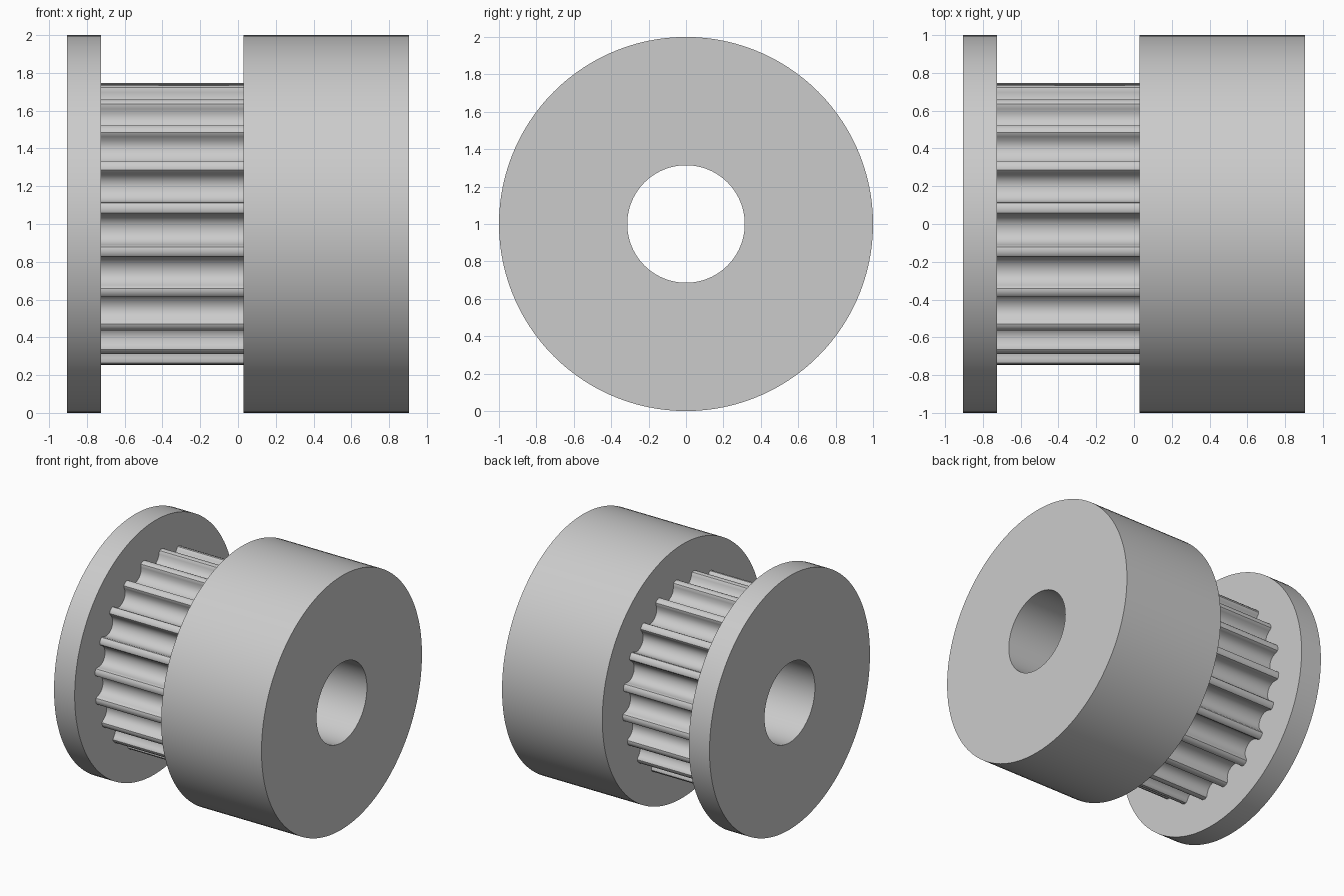
import bpy
import bmesh
import math

cube = bpy.data.objects.get("Cube")
if cube:
    bpy.data.objects.remove(cube, do_unlink=True)

BORE = 0.314
TEETH = 20
CREST = 0.75

grey = bpy.data.materials.new("plain grey")
grey.use_nodes = True
grey.diffuse_color = (0.6, 0.6, 0.6, 1)
grey.node_tree.nodes["Principled BSDF"].inputs["Base Color"].default_value = (0.6, 0.6, 0.6, 1)


def circle(radius, count=120):
    """Outline points (a, b): a runs to the front, b runs up."""
    steps = [math.tau * i / count for i in range(count)]
    return [(radius * math.cos(s), radius * math.sin(s)) for s in steps]


def bored_prism(name, outline, x0, x1):
    """Extrude an outline along x with a round bore through it."""
    bm = bmesh.new()
    rings = []
    for x in (x0, x1):
        outer = [bm.verts.new((x, -a, 1 + b)) for a, b in outline]
        inner = []
        for a, b in outline:
            k = BORE / math.hypot(a, b)
            inner.append(bm.verts.new((x, -a * k, 1 + b * k)))
        rings.append((outer, inner))
    (out0, in0), (out1, in1) = rings
    n = len(outline)
    # Outer wall, far cap, bore wall and near cap
    loop = [out0, out1, in1, in0]
    for first, second in zip(loop, loop[1:] + loop[:1]):
        for i in range(n):
            j = (i + 1) % n
            bm.faces.new((first[i], first[j], second[j], second[i]))
    bmesh.ops.recalc_face_normals(bm, faces=bm.faces)
    mesh = bpy.data.meshes.new(name)
    bm.to_mesh(mesh)
    bm.free()
    mesh.materials.append(grey)
    obj = bpy.data.objects.new(name, mesh)
    bpy.context.collection.objects.link(obj)
    bpy.ops.object.select_all(action='DESELECT')
    obj.select_set(True)
    bpy.context.view_layer.objects.active = obj
    bpy.ops.object.shade_smooth_by_angle(angle=math.radians(30))
    return obj


# Half of one belt groove: (half width, depth), flared at the mouth
half = [(0.104, 0), (0.090, 0.005), (0.083, 0.016), (0.080, 0.029), (0.076, 0.042),
        (0.070, 0.054), (0.063, 0.066), (0.050, 0.078), (0.035, 0.087), (0.018, 0.092)]
groove = [(-t, d) for t, d in half] + [(0, 0.094)] + half[::-1]
mouth = math.sqrt(CREST ** 2 - half[0][0] ** 2)

# Toothed outline: the groove repeated around the axis
toothed = []
for k in range(TEETH):
    turn = math.radians(-2.4) + math.tau * k / TEETH
    c, s = math.cos(turn), math.sin(turn)
    for t, d in groove:
        r = mouth - d
        toothed.append((r * c - t * s, r * s + t * c))

bored_prism("end_flange", circle(1), -0.905, -0.725)
bored_prism("toothed_barrel", toothed, -0.725, 0.03)
bored_prism("hub", circle(1), 0.03, 0.905)
